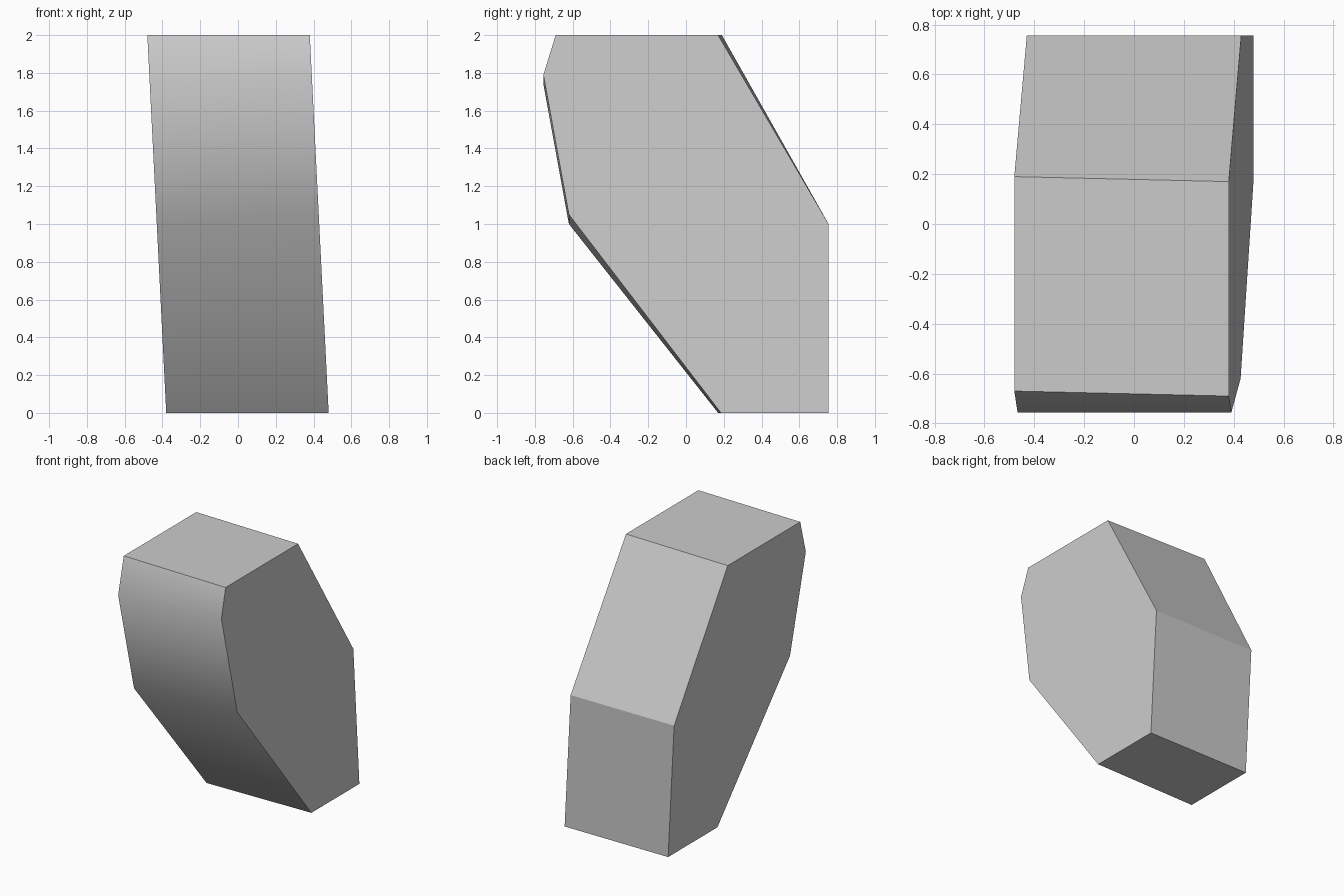
import bpy
import bmesh
import math

cube = bpy.data.objects.get("Cube")
if cube:
    bpy.data.objects.remove(cube, do_unlink=True)

# Side outlines as (y, z), starting at the lower front and going round
right_outline = [(-0.62, 1.0), (-0.755, 1.74), (-0.67, 2.0), (0.19, 2.0),
                 (0.755, 1.0), (0.755, 0.0), (0.17, 0.0)]
left_outline = [(-0.62, 1.05), (-0.755, 1.79), (-0.69, 2.0), (0.17, 2.0),
                (0.755, 1.0), (0.755, 0.0), (0.185, 0.0)]


def side_loop(bm, outline, x_base):
    # Sides lean toward -x as they rise
    return [bm.verts.new((x_base - 0.05 * z, y, z)) for y, z in outline]


# Leaning block: two side caps joined by a band of faces
bm = bmesh.new()
right = side_loop(bm, right_outline, -0.38)
left = side_loop(bm, left_outline, 0.48)
bm.faces.new(right)
bm.faces.new(left)
count = len(right)
for i in range(count):
    j = (i + 1) % count
    bm.faces.new((right[i], left[i], left[j], right[j]))
bmesh.ops.recalc_face_normals(bm, faces=bm.faces)

mesh = bpy.data.meshes.new("leaning_block")
bm.to_mesh(mesh)
bm.free()
block = bpy.data.objects.new("leaning_block", mesh)
bpy.context.collection.objects.link(block)

# Plain grey
grey = bpy.data.materials.new("plain_grey")
grey.use_nodes = True
colour = (0.6, 0.6, 0.6, 1.0)
grey.diffuse_color = colour
grey.node_tree.nodes["Principled BSDF"].inputs["Base Color"].default_value = colour
mesh.materials.append(grey)

# Rounded shading on the front, flat on the back
bpy.ops.object.select_all(action='DESELECT')
block.select_set(True)
bpy.context.view_layer.objects.active = block
bpy.ops.object.shade_smooth_by_angle(angle=math.radians(40))
for face in mesh.polygons:
    if face.normal.y > 0.3:
        face.use_smooth = False
